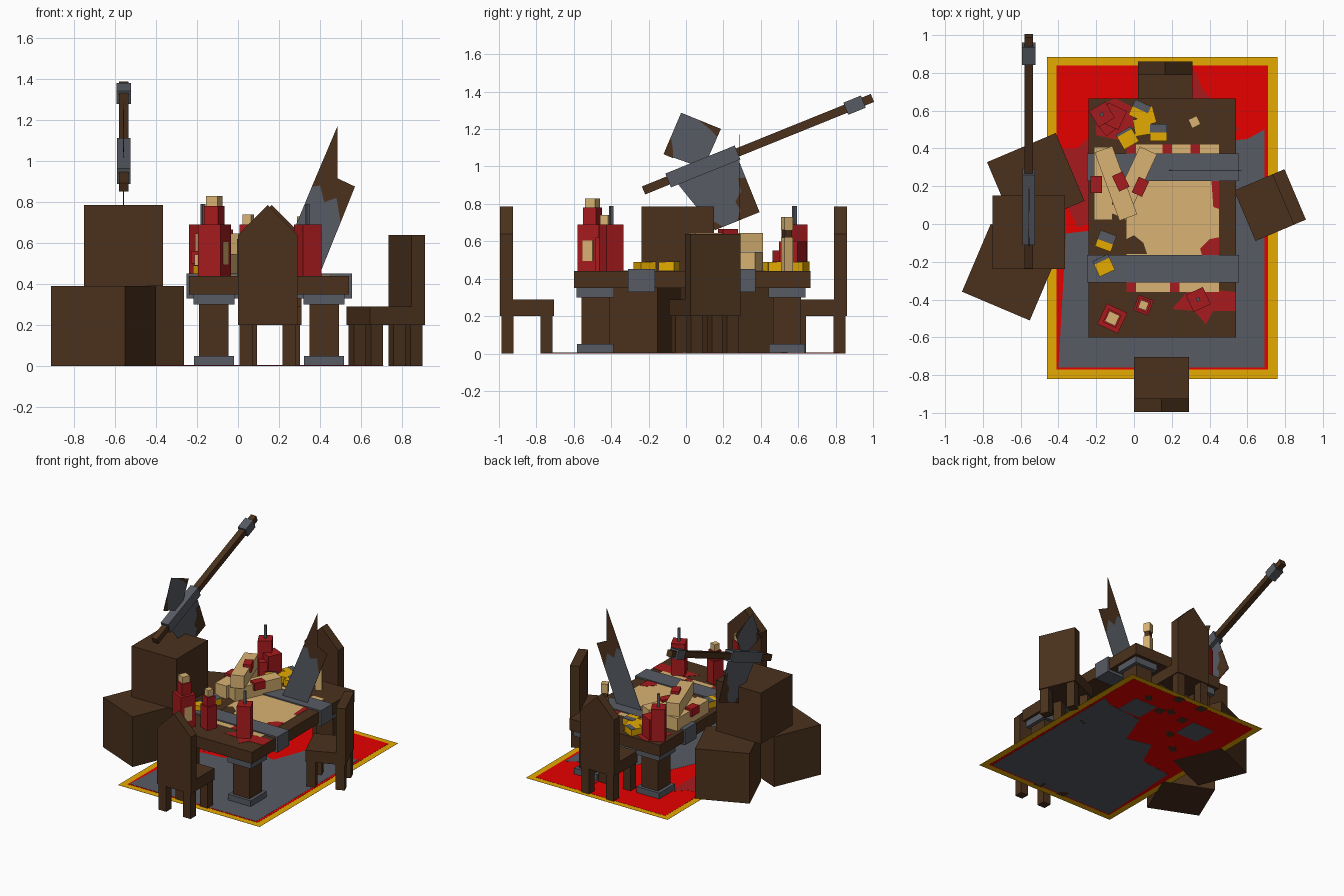
import bpy, bmesh
from math import radians
from mathutils import Matrix, Vector

if "Cube" in bpy.data.objects:
    bpy.data.objects.remove(bpy.data.objects["Cube"])


def material(name, rgb):
    m = bpy.data.materials.new(name)
    m.use_nodes = True
    m.diffuse_color = (*rgb, 1)
    m.node_tree.nodes["Principled BSDF"].inputs["Base Color"].default_value = (*rgb, 1)
    return m


WOOD = material("dark wood", (0.07, 0.031, 0.012))
RED = material("bright red", (0.8, 0.0, 0.0))
WINE = material("dark red", (0.39, 0.011, 0.013))
STEEL = material("grey steel", (0.095, 0.105, 0.125))
TAN = material("parchment tan", (0.7, 0.45, 0.17))
GOLD = material("gold", (0.78, 0.4, 0.0))


def finish(name, bm, mat, matrix):
    bmesh.ops.recalc_face_normals(bm, faces=bm.faces)
    mesh = bpy.data.meshes.new(name)
    bm.to_mesh(mesh)
    bm.free()
    mesh.materials.append(mat)
    ob = bpy.data.objects.new(name, mesh)
    ob.matrix_world = matrix
    bpy.context.collection.objects.link(ob)


def place(x, y, z=0, deg=0):
    return Matrix.Translation((x, y, z)) @ Matrix.Rotation(radians(deg), 4, 'Z')


def box(name, size, centre, mat, matrix=Matrix()):
    bm = bmesh.new()
    bmesh.ops.create_cube(bm, size=1)
    bmesh.ops.scale(bm, vec=size, verts=bm.verts)
    finish(name, bm, mat, matrix @ Matrix.Translation(centre))


def span(name, x, y, z, mat):
    lo, hi = Vector((x[0], y[0], z[0])), Vector((x[1], y[1], z[1]))
    box(name, hi - lo, (lo + hi) / 2, mat)


def prism(name, outline, depth, mat, matrix):
    # Outline lies in the local XY plane and is extruded along local Z
    bm = bmesh.new()
    face = bm.faces.new([bm.verts.new((x, y, -depth / 2)) for x, y in outline])
    new = bmesh.ops.extrude_face_region(bm, geom=[face])["geom"]
    verts = [v for v in new if isinstance(v, bmesh.types.BMVert)]
    bmesh.ops.translate(bm, vec=(0, 0, depth), verts=verts)
    finish(name, bm, mat, matrix)


def patch(name, outline, z, mat):
    prism(name, outline, 0.002, mat, Matrix.Translation((0, 0, z)))


# Carpet: gold rim, red field, worn to grey on the front left half of both sides
span("carpet_rim", (-0.46, 0.76), (-0.82, 0.885), (0.002, 0.003), GOLD)
span("carpet_field", (-0.41, 0.71), (-0.77, 0.84), (0.001, 0.004), RED)
worn = [(-.4, -.76), (.69, -.76), (.69, .5), (.6, .45), (.3, .42), (.2, .15),
        (0, .2), (-.1, -.02), (-.36, -.05)]
for z in (.001, .004):
    patch("carpet_worn", worn, z, STEEL)
patch("carpet_stain_left", [(-.41, .22), (-.3, -.02), (-.2, .02), (-.2, .5), (-.3, .4), (-.37, .4)], .004, WINE)
patch("carpet_stain_back", [(.32, .82), (.36, .72), (.44, .62), (.56, .5), (.45, .46), (.3, .6)], .004, WINE)
for x, y in ((.45, .7), (.2, .65), (0, .4), (-.15, .25)):
    box("carpet_burn", (0.07, 0.05, 0.002), (0, 0, 0.001), WOOD, place(x, y, 0, 40))

# Table with steel straps and four columns
span("table_top", (-0.24, 0.54), (-0.6, 0.665), (0.35, 0.44), WOOD)
for y in (-0.237, 0.3):
    span("table_strap", (-0.25, 0.555), (y - 0.072, y + 0.072), (0.33, 0.452), STEEL)
for x in (-0.118, 0.42):
    for y in (-0.485, 0.54):
        box("column_base", (0.195, 0.195, 0.05), (x, y, 0.025), STEEL)
        box("column", (0.145, 0.15, 0.26), (x, y, 0.175), WOOD)
        box("column_cap", (0.2, 0.2, 0.05), (x, y, 0.325), STEEL)


# Chairs: local -y is the back
def chair(x, y, deg, pointed):
    m = place(x, y, 0, deg)
    box("chair_seat", (0.29, 0.29, 0.09), (0, 0, 0.245), WOOD, m)
    for sx in (-1, 1):
        for sy in (-1, 1):
            box("chair_leg", (0.065, 0.065, 0.2), (sx * 0.105, sy * 0.105, 0.1), WOOD, m)
    outline = [(-0.145, 0.2), (0.145, 0.2), (0.145, 0.64), (-0.145, 0.64)]
    if pointed:
        outline.insert(3, (0, 0.785))
    up = Matrix.Translation((0, -0.11, 0)) @ Matrix.Rotation(radians(90), 4, 'X')
    prism("chair_back", outline, 0.07, WOOD, m @ up)


chair(0.145, -0.85, 0, True)
chair(0.165, 0.715, 180, True)
chair(0.72, 0.1, 113, False)

# Crates
box("crate_back", (0.395, 0.39, 0.39), (0, 0, 0.195), WOOD, place(-0.52, 0.225, 0, 23))
box("crate_front", (0.39, 0.39, 0.39), (0, 0, 0.195), WOOD, place(-0.655, -0.255, 0, -23))
span("crate_upper", (-0.75, -0.365), (-0.237, 0.15), (0.39, 0.785), WOOD)

# Great axe: local x along the shaft, local y across it
axe = Matrix.Translation((-0.557, 0.09, 1.0)) @ Matrix.Rotation(radians(90), 4, 'Z') \
    @ Matrix.Rotation(radians(90), 4, 'X') @ Matrix.Rotation(radians(22), 4, 'Z')
box("axe_shaft", (1.32, 0.046, 0.046), (0.318, 0, 0), WOOD, axe)
box("axe_collar", (0.4, 0.08, 0.065), (0, 0, 0), STEEL, axe)
box("axe_end_ring", (0.1, 0.07, 0.07), (0.875, 0, 0), STEEL, axe)
prism("axe_blade", [(-.17, 0), (-.067, -.34), (.19, -.34), (.19, 0)], .002, STEEL, axe)
prism("axe_spike", [(-.17, .14), (0, -.01), (.165, .15), (0, .31)], .002, STEEL, axe)
rust = [[(.19, -.34), (.19, -.14), (.15, -.13), (.14, -.2), (.09, -.24), (.1, -.29), (.06, -.34)],
        [(-.09, -.27), (-.067, -.34), (-.02, -.34), (-.05, -.3)],
        [(.07, .24), (.165, .15), (.13, .12), (.11, .17)],
        [(-.17, .14), (-.1, .21), (-.11, .16), (-.13, .1)]]
for outline in rust:
    prism("axe_rust", outline, 0.005, WOOD, axe)

# Broken blade stuck upright in the table
upright = Matrix.Translation((0, 0.285, 0)) @ Matrix.Rotation(radians(90), 4, 'X')
prism("blade_lower", [(.18, .44), (.395, .44), (.5, .7), (.48, .82), (.42, .8), (.4, .88), (.36, .875)],
      .002, STEEL, upright)
prism("blade_upper", [(.5, .7), (.57, .875), (.485, .915), (.485, 1.17), (.36, .875), (.4, .88),
                      (.42, .8), (.48, .82)], .002, WOOD, upright)

# Map and stains on the table
span("map", (-0.04, 0.45), (-0.36, 0.42), (0.438, 0.443), TAN)
patch("map_hole", [(-.04, -.16), (.07, -.16), (.05, -.1), (0, -.06), (-.04, -.08)], .444, WOOD)
patch("map_mark_corner", [(.36, -.165), (.45, -.165), (.45, -.07), (.4, -.08), (.35, -.13)], .444, WINE)
patch("map_mark_side", [(.42, .09), (.45, .08), (.45, .23), (.41, .23)], .444, WINE)
for x, y in ((-.04, .37), (.15, .37), (.3, .37), (-.04, -.36), (.19, -.36)):
    patch("map_edge_mark", [(x, y), (x + .05, y), (x + .05, y + .05), (x, y + .05)], .444, WINE)
patch("wax_spill_front", [(.2, -.45), (.29, -.35), (.44, -.35), (.54, -.36), (.54, -.46), (.42, -.46),
                          (.38, -.53), (.32, -.46)], .4415, WINE)
patch("wax_spill_back", [(-.2, .47), (-.06, .44), (0, .52), (-.01, .62), (-.1, .665), (-.2, .62)], .4415, WINE)


# Candles: stacked (width, top, colour) steps
def candle(x, y, deg, steps):
    z = 0.44
    for width, top, mat in steps:
        box("candle_part", (width, width, top - z), (0, 0, (top + z) / 2), mat, place(x, y, 0, deg))
        z = top


candle(-0.115, -0.5, -25, [(.12, .69, WINE), (.075, .78, WINE), (.06, .83, TAN)])
candle(0.05, -0.43, -20, [(.085, .62, WINE), (.065, .69, WINE), (.045, .74, TAN)])
candle(0.34, -0.4, 25, [(.1, .69, WINE), (.018, .79, STEEL)])
candle(-0.17, 0.58, 30, [(.1, .69, WINE), (.018, .79, STEEL)])
candle(-0.11, 0.57, -25, [(.11, .6, WINE)])
candle(-0.14, 0.52, 40, [(.08, .55, WINE)])
candle(0.32, 0.54, 25, [(.05, .62, TAN), (.04, .66, WOOD), (.05, .73, TAN)])
box("candle_drip", (0.004, 0.06, 0.11), (0.06, 0, 0.55), TAN, place(-0.115, -0.5, 0, -25))

# Scrolls, the third lying across the others, with red wax seals
for x, y, z, deg in ((-.163, .215, .493, 0), (-.005, .215, .493, -25), (-.096, .215, .595, 20)):
    box("scroll", (0.1, 0.385, 0.1), (0, 0, 0), TAN, place(x, y, z, deg))
for x, y, z, deg in ((-.2, .21, .53, 0), (-.07, .225, .635, 25), (.034, .197, .53, -25)):
    box("scroll_seal", (0.06, 0.09, 0.06), (0, 0, 0), WINE, place(x, y, z, deg))

# Gold ingots, some with a tarnished steel strip on top
for x, y, deg, tarnish in ((-.15, -.09, -20, .05), (-.16, -.22, 25, .02), (.045, .515, 10, 0),
                           (.13, .485, 0, .045), (-.035, .455, 30, .015), (.03, .6, -25, .04),
                           (.065, .57, 15, 0)):
    m = place(x, y, 0.465, deg)
    box("ingot", (0.09, 0.09, 0.05), (0, 0, 0), GOLD, m)
    if tarnish:
        box("ingot_tarnish", (0.091, tarnish, 0.004), (0, 0.0455 - tarnish / 2, 0.025), STEEL, m)
